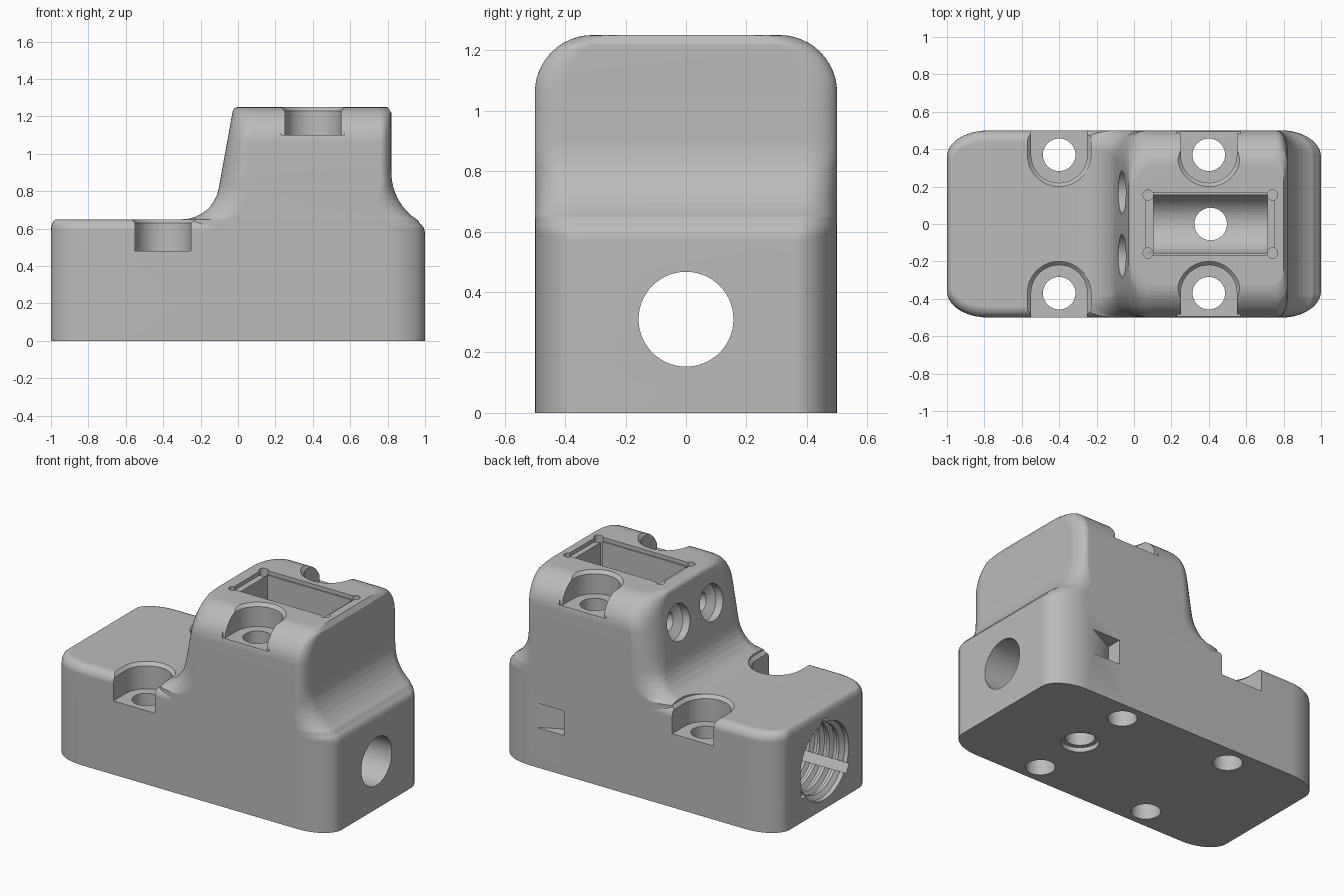
import bpy, bmesh, math
from mathutils import Vector

if "Cube" in bpy.data.objects:
    bpy.data.objects.remove(bpy.data.objects["Cube"], do_unlink=True)

grey = bpy.data.materials.new("plain grey")
grey.use_nodes = True
GREY = (0.5, 0.5, 0.5, 1)
grey.diffuse_color = GREY
grey.node_tree.nodes["Principled BSDF"].inputs["Base Color"].default_value = GREY


def loft(name, rings):
    """Skin a closed solid through rings of points."""
    bm = bmesh.new()
    rows = [[bm.verts.new(p) for p in ring] for ring in rings]
    n = len(rows[0])
    for a, b in zip(rows, rows[1:]):
        for i in range(n):
            j = (i + 1) % n
            bm.faces.new((a[i], a[j], b[j], b[i]))
    bm.faces.new(rows[0][::-1])
    bm.faces.new(rows[-1])
    bmesh.ops.recalc_face_normals(bm, faces=bm.faces)
    mesh = bpy.data.meshes.new(name)
    bm.to_mesh(mesh)
    bm.free()
    mesh.materials.append(grey)
    obj = bpy.data.objects.new(name, mesh)
    bpy.context.scene.collection.objects.link(obj)
    return obj


def lathe(name, profile, origin, axis, n=40):
    """Solid of revolution: profile holds (distance along axis, radius)."""
    axis = Vector(axis).normalized()
    side = axis.orthogonal().normalized()
    up = axis.cross(side)
    angles = [math.tau * i / n for i in range(n)]
    return loft(name, [[Vector(origin) + axis * d + side * r * math.cos(a) + up * r * math.sin(a)
                        for a in angles] for d, r in profile])


def prism(name, outline, z0, z1):
    return loft(name, [[(x, y, z) for x, y in outline] for z in (z0, z1)])


def box(name, x0, x1, y0, y1, z0, z1):
    return prism(name, [(x0, y0), (x1, y0), (x1, y1), (x0, y1)], z0, z1)


def combine(obj, tool, operation="DIFFERENCE"):
    """Apply a boolean and drop the tool."""
    mod = obj.modifiers.new("boolean", "BOOLEAN")
    mod.operation, mod.solver, mod.object = operation, "EXACT", tool
    graph = bpy.context.evaluated_depsgraph_get()
    graph.update()
    mesh = bpy.data.meshes.new_from_object(obj.evaluated_get(graph))
    obj.modifiers.clear()
    obj.data = mesh
    bpy.data.objects.remove(tool, do_unlink=True)


def section(z, xl, xr, w, left, right, n=10):
    """Horizontal rounded rectangle with elliptical corners."""
    ring = []
    for k, (sx, sy) in enumerate([(1, 1), (-1, 1), (-1, -1), (1, -1)]):
        rx, ry = right if sx > 0 else left
        cx = xr - rx if sx > 0 else xl + rx
        for i in range(n + 1):
            a = math.pi / 2 * (k + i / n)
            ring.append((cx + rx * math.cos(a), sy * (w - ry) + ry * math.sin(a), z))
    return ring


def interp(table, z):
    if z <= table[0][0]:
        return table[0][1]
    for (z0, v0), (z1, v1) in zip(table, table[1:]):
        if z <= z1:
            return v0 + (v1 - v0) * (z - z0) / (z1 - z0)
    return table[-1][1]


def arc(cz, cv, rz, rv, a0, a1, n=8):
    """Table of (height, value) points along an ellipse."""
    angles = [math.radians(a0 + (a1 - a0) * i / n) for i in range(n + 1)]
    return [(cz + rz * math.sin(a), cv + rv * math.cos(a)) for a in angles]


# Low base with a rolled top edge
rings = [section(0, -1, 0.5, 0.5, (0.22, 0.14), (0.02, 0.02))]
for i in range(7):
    a = math.pi / 2 * i / 6
    d = 1 - math.cos(a)
    rings.append(section(0.59 + 0.06 * math.sin(a), -1 + 0.03 * d, 0.5, 0.5 - 0.06 * d,
                         (0.22 - 0.02 * d, 0.14 - 0.04 * d), (0.02, 0.02)))
body = loft("housing_body", rings)

# Tower: flared foot, sloped face, shoulder and rounded crown
left = arc(0.85, -0.3, 0.2, 0.2, -90, -10) + arc(1.22, 0, 0.03, -0.03, 0, 90, 5)
right = arc(0.57, 0.96, 0.06, 0.04, 0, 70, 5) + arc(0.9, 1.12, 0.3, -0.3, -58, 0) \
    + [(1.22, 0.82), (1.25, 0.8)]
width = arc(1.06, 0.31, 0.19, 0.19, 0, 90, 12)
heights = sorted({round(z, 4) for z, v in left + right + width} | {0})
rings = []
for z in heights:
    lc = (interp([(0.65, 0.2), (0.95, 0.12)], z), interp([(0.65, 0.1), (0.95, 0.18)], z))
    rc = (interp([(0.57, 0.22), (0.85, 0.06)], z), interp([(0.57, 0.14), (0.85, 0.1)], z))
    rings.append(section(z, interp(left, z), interp(right, z), interp(width, z), lc, rc))
combine(body, loft("tower", rings), "UNION")

# Screw holes with open-sided counterbores
for cx, seat, top in [(-0.4, 0.48, 0.65), (0.4, 1.1, 1.25)]:
    for s in (-1, 1):
        rings = []
        for z, r in [(seat, 0.15), (top - 0.02, 0.15), (top, 0.17), (1.4, 0.17)]:
            ring = [(cx + r, s * 0.7, z)]
            for i in range(25):
                a = math.pi * i / 24
                ring.append((cx + r * math.cos(a), s * (0.37 - r * math.sin(a)), z))
            rings.append(ring + [(cx - r, s * 0.7, z)])
        combine(body, loft("counterbore", rings))
        combine(body, lathe("screw_hole", [(-0.1, 0.087), (1.4, 0.087)], (cx, s * 0.37, 0), (0, 0, 1)))
        if cx > 0:
            combine(body, box("slot_mouth", cx - 0.17, cx + 0.17, *sorted((s * 0.485, s * 0.7)), seat, 1.4))

# Long bore, threaded at the wide end
axis_z = 0.31
combine(body, lathe("bore", [(-1.2, 0.157), (1.2, 0.157)], (0, 0, axis_z), (1, 0, 0), 56))
thread = [(-1.1, 0.25), (-0.97, 0.25)]
for i in range(9):
    x = -0.95 + 0.07 * i
    thread += [(x, 0.222), (x + 0.02, 0.222), (x + 0.035, 0.25), (x + 0.055, 0.25)]
combine(body, lathe("thread", thread, (0, 0, axis_z), (1, 0, 0), 56))
for k in range(3):
    a = math.tau * k / 3
    out = Vector((0, math.sin(a), math.cos(a)))
    across = Vector((0, math.cos(a), -math.sin(a))) * 0.03
    rings = [[Vector((x, 0, axis_z)) + out * r + across * t
              for r, t in [(0.1, -1), (0.1, 1), (0.275, 1), (0.275, -1)]] for x in (-1.1, -0.33)]
    combine(body, loft("thread_groove", rings))

# Crown pocket reaching down to the bore, with corner reliefs
combine(body, box("pocket", 0.105, 0.715, -0.155, 0.155, axis_z, 1.4))
combine(body, box("pocket_ledge", 0.065, 0.75, -0.165, 0.165, 1.225, 1.4))
for x in (0.075, 0.74):
    for y in (-0.155, 0.155):
        combine(body, lathe("corner_relief", [(0.95, 0.028), (1.4, 0.028)], (x, y, 0), (0, 0, 1), 20))

# Drain hole through the floor, counterbored underneath
combine(body, lathe("drain", [(-0.1, 0.112), (0.03, 0.112), (0.031, 0.087), (0.4, 0.087)],
                    (0.41, 0, 0), (0, 0, 1)))

# Twin ports on the sloped face
for y in (-0.17, 0.17):
    combine(body, lathe("port", [(-0.2, 0.115), (0.05, 0.115), (0.08, 0.06), (0.25, 0.06)],
                        (-0.0625, y, 1.03), (1, 0, -0.175)))

# Ramped window in the back wall
combine(body, prism("window", [(0.73, 0.5), (0.73, 0.6), (0.53, 0.6), (0.53, 0.4)], 0.26, 0.42))

# Smooth the rounds, keep the cut edges crisp
bpy.ops.object.select_all(action="DESELECT")
body.select_set(True)
bpy.context.view_layer.objects.active = body
bpy.ops.object.shade_smooth_by_angle(angle=math.radians(30))
body.modifiers.new("weighted normals", "WEIGHTED_NORMAL").keep_sharp = True
